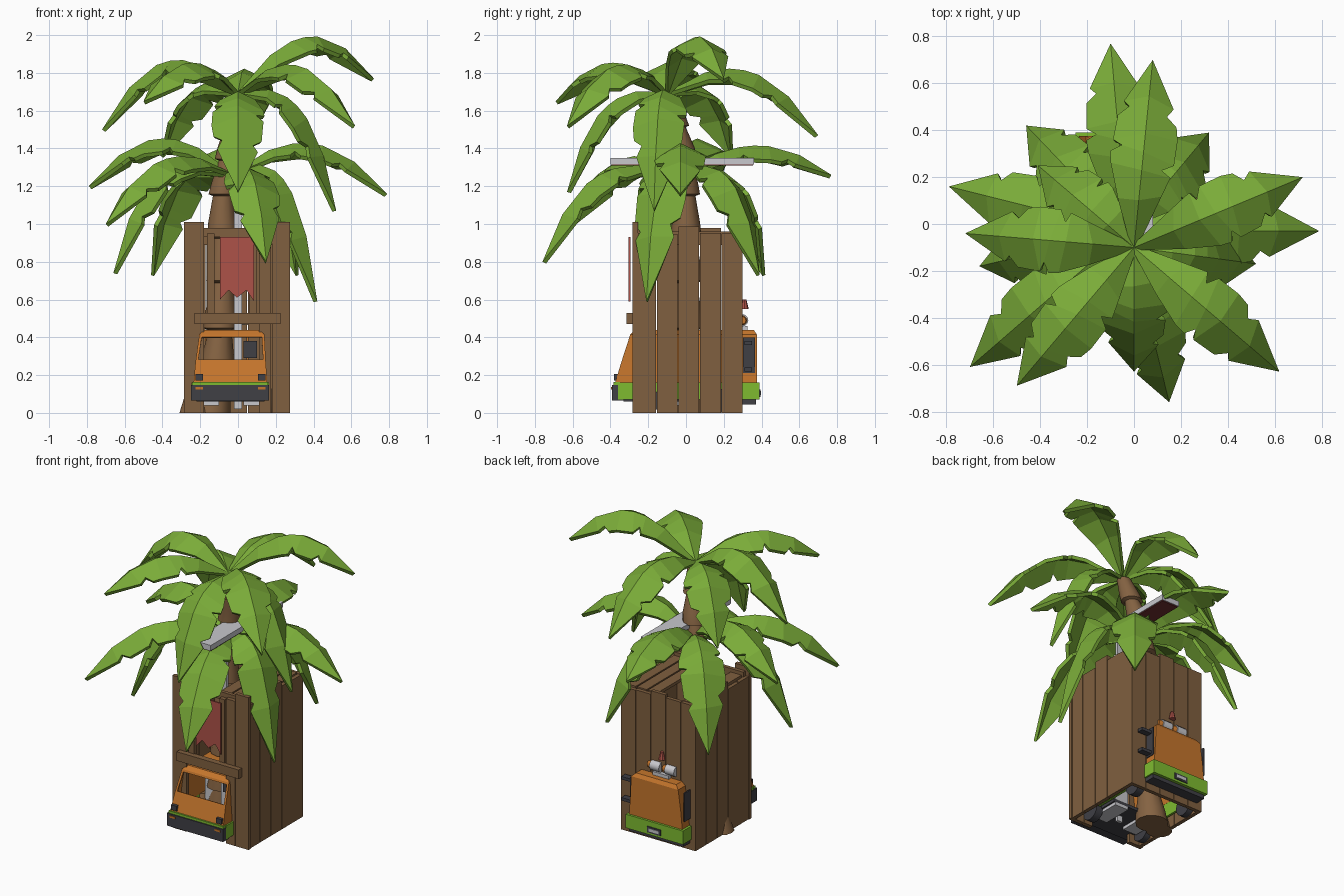
import bpy, bmesh, math, random
from mathutils import Vector

if "Cube" in bpy.data.objects:
    bpy.data.objects.remove(bpy.data.objects["Cube"])

random.seed(4)


def mat(name, r, g, b):
    m = bpy.data.materials.new(name)
    m.diffuse_color = (r, g, b, 1)
    m.use_nodes = True
    m.node_tree.nodes["Principled BSDF"].inputs["Base Color"].default_value = m.diffuse_color
    return m


LEAF = mat("leaf green", .195, .41, .04)
WOOD = mat("plank brown", .215, .115, .05)
BARK = mat("bark brown", .235, .125, .055)
ORANGE = mat("orange paint", .56, .18, .025)
LIME = mat("lime paint", .21, .50, .03)
DARK = mat("dark rubber", .05, .05, .06)
GREY = mat("light grey", .58, .58, .61)
RED = mat("banner red", .42, .085, .065)
MAROON = mat("maroon", .16, .03, .03)


def mesh(name, verts, faces, m):
    me = bpy.data.meshes.new(name)
    me.from_pydata([tuple(v) for v in verts], [], faces)
    bm = bmesh.new()
    bm.from_mesh(me)
    bmesh.ops.recalc_face_normals(bm, faces=bm.faces)
    bm.to_mesh(me)
    bm.free()
    me.materials.append(m)
    ob = bpy.data.objects.new(name, me)
    bpy.context.collection.objects.link(ob)
    return ob


def box(name, x, y, z, m):
    v = [(a, b, c) for c in z for b in y for a in x]
    f = [(0, 2, 3, 1), (4, 5, 7, 6), (0, 1, 5, 4), (2, 6, 7, 3), (0, 4, 6, 2), (1, 3, 7, 5)]
    return mesh(name, v, f, m)


def loft(name, rings, m):
    n = len(rings[0])
    v = [p for r in rings for p in r]
    f = [(k*n+i, k*n+(i+1) % n, (k+1)*n+(i+1) % n, (k+1)*n+i)
         for k in range(len(rings)-1) for i in range(n)]
    return mesh(name, v, f + [tuple(range(n)), tuple(range(len(v)-n, len(v)))], m)


def tube(name, a, b, ra, rb, m, n=12):
    a, b = Vector(a), Vector(b)
    q = (b-a).to_track_quat('Z', 'Y')
    return loft(name, [[c + q @ Vector((r*math.cos(i*math.tau/n), r*math.sin(i*math.tau/n), 0))
                        for i in range(n)] for c, r in ((a, ra), (b, rb))], m)


def solidify(ob, t, off=-1):
    s = ob.modifiers.new("thickness", 'SOLIDIFY')
    s.thickness, s.offset = t, off


# Palm fronds: folded blades along an arched path of four straight pieces
# (position along the blade, half width); narrow entries are notches
EDGES = [[(0, .015), (.22, .09), (.42, .135), (.50, .14), (.53, .095), (.57, .135), (.72, .125), (.76, .08), (.80, .105), (1, 0)],
         [(0, .015), (.25, .095), (.36, .125), (.40, .085), (.44, .135), (.60, .14), (.68, .13), (.72, .085), (.78, .11), (1, 0)]]
KNOTS = (0, .3, .55, .8, 1)


def frond(name, hub, tip, cz, flip):
    hub, tip = Vector(hub), Vector(tip)
    hf = .5 + .25 * min(1, max(0, (hub.z-tip.z-.15)/.4))
    c = hub.lerp(tip, hf)
    c.z = cz
    flat = Vector((tip.x-hub.x, tip.y-hub.y, 0)).normalized()
    side = Vector((flat.y, -flat.x, 0))

    def curve(t):
        d = ((c-hub)*(1-t) + (tip-c)*t).normalized()
        return hub*(1-t)**2 + c*2*t*(1-t) + tip*t*t, side.cross(d)

    def at(t):
        k = max(i for i in range(4) if KNOTS[i] <= t)
        (p, m), (q, n) = curve(KNOTS[k]), curve(KNOTS[k+1])
        f = (t-KNOTS[k]) / (KNOTS[k+1]-KNOTS[k])
        return p.lerp(q, f), m.lerp(n, f)

    verts, faces = [], []
    n = 10
    for i in range(n-1):
        row = [at((EDGES[0][i][0] + EDGES[1][i][0]) / 2)[0]]
        for s in (1, -1):
            t, w = EDGES[(s > 0) ^ flip][i]
            q, nrm = at(t)
            row.append(q + side*s*w - nrm*w*.5)
        verts += [row[1], row[0], row[2]]
    verts.append(tip)
    for a in range(0, 3*(n-2), 3):
        faces += [(a, a+1, a+4, a+3), (a+1, a+2, a+5, a+4)]
    a = 3*(n-2)
    ob = mesh(name, verts, faces + [(a, a+1, a+3), (a+1, a+2, a+3)], LEAF)
    if sum(f.normal.z for f in ob.data.polygons) < 0:
        ob.data.flip_normals()
    solidify(ob, .022)


TOP, LOW = (0, -.1, 1.70), (-.03, -.03, 1.27)
UPPER = [(.08, .70, 1.47, 2.06), (.72, .20, 1.77, 2.27), (.52, -.17, 1.07, 1.87), (.62, -.63, 1.52, 2.09),
         (0, -.63, 1.17, 1.82), (-.50, -.69, 1.65, 2.05), (-.72, -.04, 1.50, 2.15), (-.41, .25, 1.36, 1.92)]
LOWER = [(.79, -.03, 1.16, 1.66), (-.79, .16, 1.20, 1.69), (-.10, .77, 1.26, 1.58), (.15, -.76, .80, 1.5), (-.70, -.61, 1.0, 1.57),
         (.42, -.21, .59, 1.55), (-.66, -.18, .74, 1.55), (-.46, .42, .73, 1.5), (.32, .39, .73, 1.5)]
for tier, hub, tips in (("upper", TOP, UPPER), ("lower", LOW, LOWER)):
    for i, (x, y, z, cz) in enumerate(tips):
        frond(f"{tier}_frond_{i}", hub, (x, y, z), cz, i % 2 == 1)

# Palm trunk: stacked flaring segments along a leaning path
PATH = [(-.14, 0, 0), (-.10, 0, .35), (-.08, 0, .75), (-.085, 0, 1.12), (-.04, -.02, 1.42), (0, -.1, 1.69)]


def along(t):
    t *= len(PATH)-1
    k = min(int(t), len(PATH)-2)
    return Vector(PATH[k]).lerp(Vector(PATH[k+1]), t-k)


rings, SEG = [], 8
for k in range(SEG):
    r = .08 - .03*k/SEG
    for t, f in ((k, 1.25), (k+.3, 1.15), (k+.95, .8)):
        c = along(t/SEG)
        rings.append([c + Vector((r*f*math.cos(a*math.tau/12), r*f*math.sin(a*math.tau/12), 0)) for a in range(12)])
loft("palm_trunk", rings, BARK)
tube("trunk_root", (-.23, -.04, 0), (-.23, -.04, .16), .08, .03, BARK)

# Plank crate: side, back and open front walls
X0, X1, Y0, Y1 = -.28, .27, -.27, .30
for i in range(5):
    w = (Y1-Y0)/5
    y = (Y0+i*w+.002, Y0+(i+1)*w-.002)
    box(f"right_plank_{i}", (X1-.025, X1), y, (0, random.uniform(.94, .99)), WOOD)
    box(f"left_plank_{i}", (X0, X0+.025), y, (0, random.uniform(.94, 1.01)), WOOD)
    w = (X1-X0)/5
    box(f"back_plank_{i}", (X0+i*w+.002, X0+(i+1)*w-.002), (Y1-.025, Y1), (0, random.uniform(.94, .99)), WOOD)
for i, (a, b, lo, h) in enumerate([(-.285, -.18, 0, 1.01), (-.165, -.125, .5, .95), (.06, .10, .5, .95),
                                   (.11, .175, 0, .96), (.18, .275, 0, 1.01)]):
    box(f"front_plank_{i}", (a, b), (Y0-.012, Y0+.015), (lo, h), WOOD)
# Rails, cross bar and roof boards
box("front_rail", (X0+.02, X1-.02), (Y0+.016, Y0+.04), (.93, .98), WOOD)
box("back_rail", (X0+.02, X1-.02), (Y1-.06, Y1-.025), (.89, .94), WOOD)
for s, x in (("left", X0+.025), ("right", X1-.055)):
    box(f"{s}_rail", (x, x+.03), (Y0+.02, Y1-.03), (.89, .94), WOOD)
box("cross_bar", (-.23, .225), (-.315, -.275), (.47, .53), WOOD)
for i, (a, b) in enumerate([(-.25, -.17), (.02, .09), (.10, .17), (.18, .245)]):
    box(f"roof_board_{i}", (a, b), (Y0+.045, Y1-.03), (.94, .96), WOOD)

# Red banner with a zigzag hem
P = [(-.095, .93), (.085, .93), (.085, .59), (.045, .65), (-.005, .61), (-.05, .65), (-.095, .60)]
solidify(mesh("banner", [(x, -.295, z) for x, z in P], [tuple(range(7))], RED), .009)

# Board in the crown and a pole beside the trunk
box("crown_board", (-.05, .08), (-.40, .36), (1.315, 1.35), GREY)
box("crown_board_underside", (-.045, .075), (-.395, .355), (1.309, 1.315), MAROON)
box("pole", (-.02, .02), (-.15, -.13), (.02, 1.31), GREY)

# Van body shell with an open windscreen
LEVELS = [(.16, -.235, .155, -.375, .375), (.27, -.225, .147, -.342, .375),
          (.415, -.205, .14, -.295, .375), (.438, -.18, .115, -.27, .36)]
van = loft("van_body", [[(a, c, z), (b, c, z), (b, d, z), (a, d, z)] for z, a, b, c, d in LEVELS], ORANGE)
bm = bmesh.new()
bm.from_mesh(van.data)
screen = min((f for f in bm.faces if .3 < f.calc_center_median().z < .4), key=lambda f: f.calc_center_median().y)
floor = min(bm.faces, key=lambda f: f.calc_center_median().z)
bmesh.ops.inset_region(bm, faces=[screen], thickness=.02)
bmesh.ops.delete(bm, geom=[screen, floor], context='FACES')
bm.to_mesh(van.data)
bm.free()
solidify(van, .01)

# Van lower body, bumpers and trim
for s, x in (("left", -.245), ("right", .15)):
    box(f"{s}_sill", (x, x+.015), (-.36, .385), (.07, .16), LIME)
box("front_stripe", (-.24, .16), (-.385, -.35), (.148, .163), LIME)
box("front_bumper", (-.248, .165), (-.392, -.33), (.065, .148), DARK)
box("rear_panel", (-.25, .17), (.30, .39), (.07, .16), LIME)
box("rear_underside", (-.24, .16), (.28, .37), (.045, .07), DARK)
box("rear_plate", (-.09, .01), (.39, .395), (.085, .125), DARK)
box("rear_plate_label", (-.075, -.005), (.395, .398), (.095, .115), GREY)
box("chassis", (-.22, .14), (-.33, -.02), (.06, .08), DARK)
for s, x in (("left", -.225), ("right", .105)):
    box(f"{s}_headlight", (x, x+.04), (-.382, -.36), (.172, .205), DARK)
    box(f"{s}_indicator", (x, x+.04), (-.396, -.391), (.125, .138), ORANGE)
for s, x in (("left", -.20), ("right", .03)):
    box(f"{s}_seat_base", (x, x+.10), (-.22, -.06), (.04, .12), GREY)
    box(f"{s}_seat_back", (x, x+.10), (-.06, -.02), (.04, .27), GREY)
for s, x in (("left", -.246), ("right", .148)):
    box(f"{s}_rear_window", (x, x+.009), (.303, .365), (.21, .40), DARK)
    for e, y in (("front", -.20), ("rear", .20)):
        tube(f"{s}_{e}_wheel", (x-.02, y, .065), (x+.03, y, .065), .065, .065, DARK, 16)
box("headrest", (.03, .10), (-.20, -.17), (.29, .38), DARK)
for i, z in enumerate((.22, .36)):
    box(f"side_step_{i}", (.15, .23), (.31, .35), (z, z+.02), DARK)

# Lamps mounted on the back wall above the van
box("lamp_bracket", (-.10, .02), (.30, .325), (.43, .46), GREY)
for i, x in enumerate((-.14, -.03)):
    tube(f"lamp_{i}", (x, .297, .49), (x+.07, .297, .49), .033, .033, GREY)
    tube(f"lamp_cap_{i}", (x+.07, .297, .49), (x+.095, .297, .49), .026, .02, ORANGE)
tube("hanging_bulb", (-.04, .31, .55), (-.04, .31, .60), .022, .01, RED, 8)

# Smooth only the rounded parts
for ob in bpy.data.objects:
    ob.select_set(ob.name.startswith(("palm_trunk", "trunk_root", "lamp")) or ob.name.endswith("wheel"))
bpy.context.view_layer.objects.active = bpy.data.objects["palm_trunk"]
bpy.ops.object.shade_smooth_by_angle(angle=math.radians(35))
